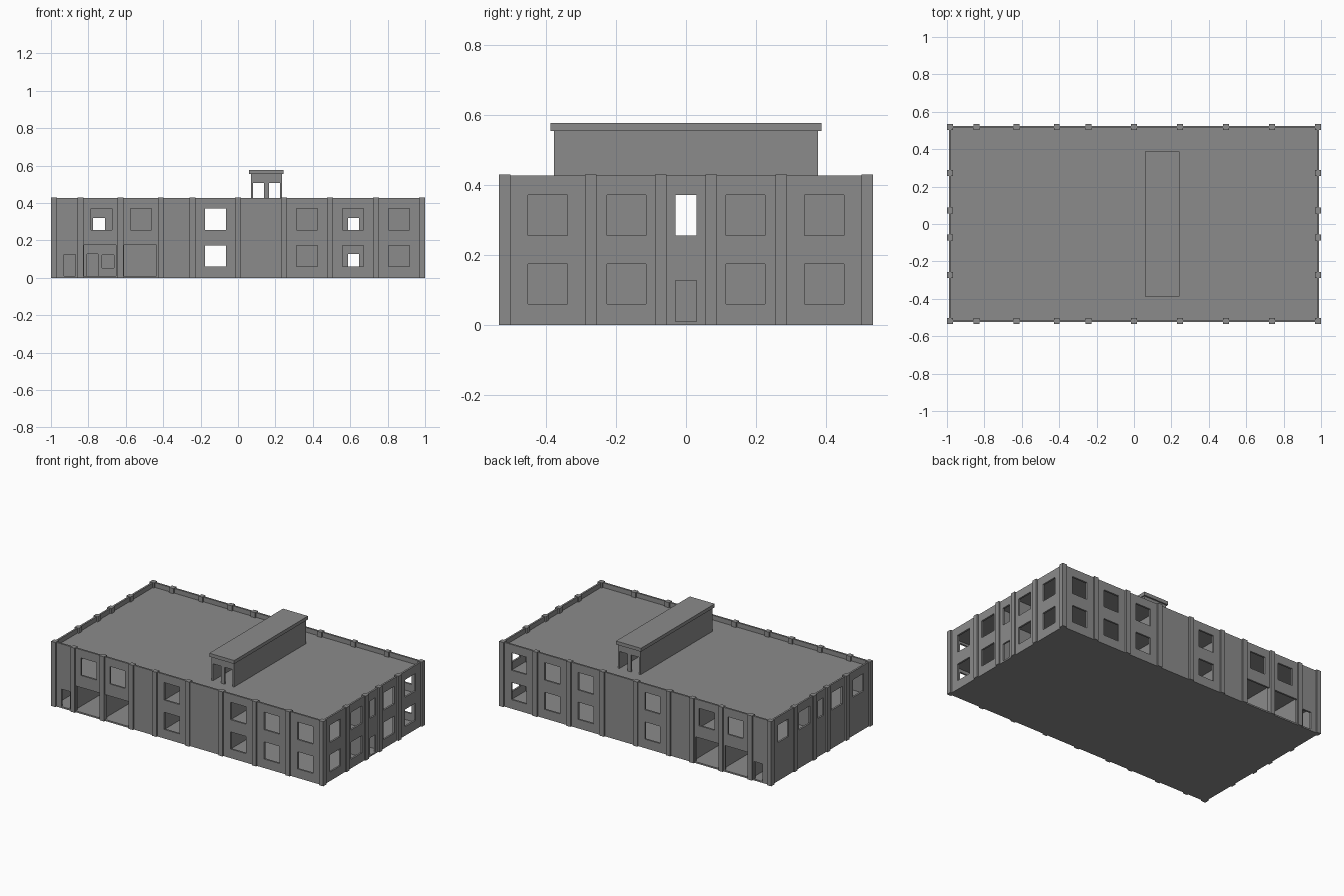
import bpy, bmesh
from mathutils import Vector

if "Cube" in bpy.data.objects:
    bpy.data.objects.remove(bpy.data.objects["Cube"])

grey = bpy.data.materials.new("plain_grey")
grey.diffuse_color = (0.26, 0.26, 0.26, 1)
grey.use_nodes = True
grey.node_tree.nodes["Principled BSDF"].inputs["Base Color"].default_value = grey.diffuse_color

T = 0.012                  # wall thickness
WX, WY = 0.984, 0.518      # wall centre lines
F1, F2, ROOF = 0.01, 0.205, 0.395   # floor and roof levels
COR = 0.072                # corridor wall offset


def finish(name, bm):
    bmesh.ops.recalc_face_normals(bm, faces=bm.faces)
    me = bpy.data.meshes.new(name)
    bm.to_mesh(me)
    bm.free()
    me.materials.append(grey)
    ob = bpy.data.objects.new(name, me)
    bpy.context.collection.objects.link(ob)


def add_box(bm, x0, x1, y0, y1, z0, z1):
    vs = bmesh.ops.create_cube(bm, size=1)["verts"]
    for v in vs:
        v.co = Vector(((x0 + x1) / 2 + v.co.x * (x1 - x0),
                       (y0 + y1) / 2 + v.co.y * (y1 - y0),
                       (z0 + z1) / 2 + v.co.z * (z1 - z0)))


def box(name, *dims):
    bm = bmesh.new()
    add_box(bm, *dims)
    finish(name, bm)


def wall(name, axis, pos, a0, a1, z0, z1, holes=(), t=T):
    """Upright wall along x or y with rectangular holes (a0, a1, z0, z1)."""
    aa = sorted({a0, a1, *[h[0] for h in holes], *[h[1] for h in holes]})
    zz = sorted({z0, z1, *[h[2] for h in holes], *[h[3] for h in holes]})

    def at(a, z):
        return (a, pos - t / 2, z) if axis == "x" else (pos - t / 2, a, z)
    bm = bmesh.new()
    for p, q in zip(aa, aa[1:]):
        for r, s in zip(zz, zz[1:]):
            m, n = (p + q) / 2, (r + s) / 2
            if any(h[0] < m < h[1] and h[2] < n < h[3] for h in holes):
                continue
            bm.faces.new([bm.verts.new(at(*c)) for c in ((p, r), (q, r), (q, s), (p, s))])
    bmesh.ops.remove_doubles(bm, verts=bm.verts, dist=1e-5)
    ext = bmesh.ops.extrude_face_region(bm, geom=bm.faces[:])["geom"]
    push = (0, t, 0) if axis == "x" else (t, 0, 0)
    bmesh.ops.translate(bm, vec=push, verts=[g for g in ext if isinstance(g, bmesh.types.BMVert)])
    finish(name, bm)


LOW, UP = (0.06, 0.174), (0.255, 0.371)


def window(c, level, w=0.112):
    return (c - w / 2, c + w / 2, *level)


# long outer walls, the same front and back
long_holes = [window(c, UP) for c in (-0.73, -0.519, -0.12, 0.369, 0.615, 0.861)]
long_holes += [window(c, LOW) for c in (-0.12, 0.369, 0.615, 0.861)]
long_holes += [(-0.93, -0.868, F1, 0.126), (-0.824, -0.652, F1, 0.175), (-0.61, -0.436, F1, 0.175)]
for side, y in (("front", -WY), ("back", WY)):
    wall(side + "_wall", "x", y, -WX, WX, 0, 0.426, long_holes)

# end walls; the left one has no lower openings
upper = [window(c, UP) for c in (-0.395, -0.17, 0.17, 0.395)] + [(-0.03, 0.03, *UP)]
lower = [window(c, LOW) for c in (-0.395, -0.17, 0.17, 0.395)] + [(-0.03, 0.03, F1, 0.126)]
wall("right_wall", "y", WX, -WY, WY, 0, 0.426, upper + lower)
wall("left_wall", "y", -WX, -WY, WY, 0, 0.426, upper)

# pilasters
pts = [(x, y) for x in (-WX, -0.842, -0.627, -0.413, -0.242, 0, 0.245, 0.492, 0.738, WX)
       for y in (-WY, WY)]
pts += [(x, y) for x in (-WX, WX) for y in (-0.272, -COR, COR, 0.272)]
bm = bmesh.new()
for x, y in pts:
    add_box(bm, x - 0.016, x + 0.016, y - 0.016, y + 0.016, 0, 0.429)
finish("pilasters", bm)

# floor slabs and roof
IX, IY = WX - T / 2, WY - T / 2
for name, top in (("ground_slab", F1), ("upper_floor", F2), ("roof", ROOF)):
    box(name, -IX, IX, -IY, IY, top - 0.01, top)

# inner walls: corridor walls with doors, and cross walls between rooms
for side, s in (("front", -1), ("back", 1)):
    door = (0.587, 0.647)
    wall(side + "_right_corridor_wall", "x", s * COR, 0.245, IX, F1, ROOF - 0.01,
         [(*door, F1, 0.128), (*door, F2, 0.32)])
    wall(side + "_upper_left_corridor_wall", "x", s * COR, -IX, -0.242, F2, ROOF - 0.01,
         [(-0.775, -0.711, F2, 0.32)])
    holes = [(-0.807, -0.749, F1, 0.128), (-0.727, -0.663, 0.053, 0.123)] if s < 0 else []
    wall(side + "_lower_left_corridor_wall", "x", s * COR, -IX, -0.242, F1, F2 - 0.01, holes)
    y0, y1 = sorted((s * COR, s * IY))
    for i, x in enumerate((-0.413, -0.242, 0.245)):
        wall(f"{side}_cross_wall_{i}", "y", x, y0, y1, F1, ROOF - 0.01)
    for i, x in enumerate((-0.842, -0.627)):
        wall(f"{side}_lower_cross_wall_{i}", "y", x, y0, y1, F1, F2 - 0.01)

# rooftop structure: side walls, two-door ends and overhanging cap
PX0, PX1, PY = 0.07, 0.235, 0.377
for side, x in (("left", PX0 + 0.005), ("right", PX1 - 0.005)):
    wall("rooftop_" + side + "_wall", "y", x, -PY, PY, ROOF, 0.555, t=0.01)
for side, y in (("front", -PY + 0.005), ("back", PY - 0.005)):
    wall("rooftop_" + side + "_wall", "x", y, PX0 + 0.01, PX1 - 0.01, ROOF, 0.555,
         [(0.081, 0.139, ROOF, 0.508), (0.166, 0.224, ROOF, 0.508)], t=0.01)
box("rooftop_cap", 0.06, 0.243, -0.387, 0.387, 0.554, 0.577)
